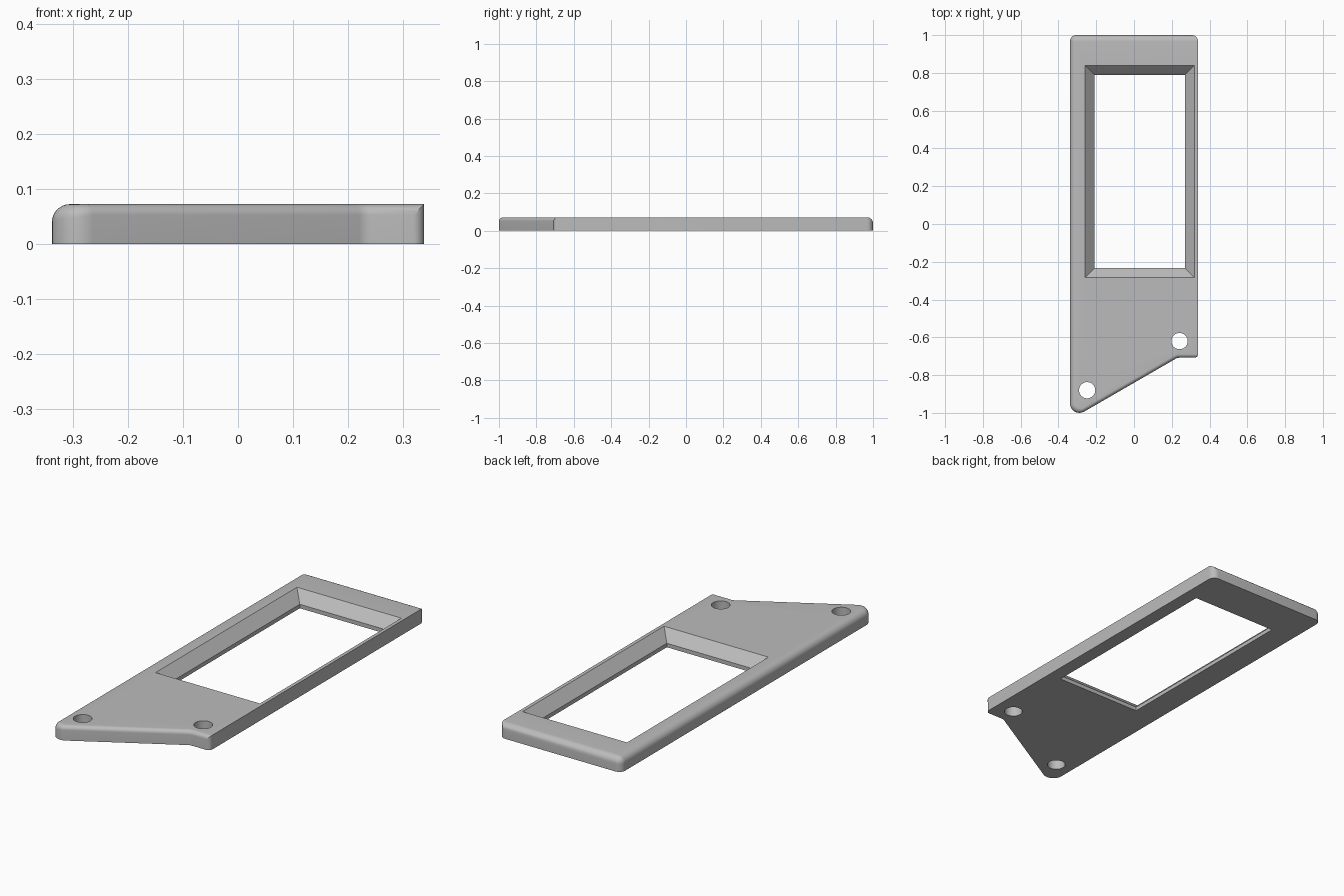
import bpy, bmesh
from math import radians, sin, cos, pi
from mathutils import Vector

cube = bpy.data.objects.get("Cube")
if cube:
    bpy.data.objects.remove(cube, do_unlink=True)

grey = bpy.data.materials.new("light grey")
grey.use_nodes = True
grey.diffuse_color = (0.5, 0.5, 0.5, 1)
grey.node_tree.nodes["Principled BSDF"].inputs["Base Color"].default_value = (0.5, 0.5, 0.5, 1)

X, H = 0.339, 0.072          # half width and thickness
FRONT, BACK = 0.02, 0.033    # top rounding at the front, and at the back and right side
NOTCH = -0.708               # y of the short straight front edge
SEG, LAYERS = 8, 8


def make_object(name, bm):
    bmesh.ops.remove_doubles(bm, verts=bm.verts, dist=1e-5)
    bmesh.ops.recalc_face_normals(bm, faces=bm.faces)
    mesh = bpy.data.meshes.new(name)
    bm.to_mesh(mesh)
    bm.free()
    mesh.materials.append(grey)
    obj = bpy.data.objects.new(name, mesh)
    bpy.context.collection.objects.link(obj)
    return obj


def loft(name, rings):
    bm = bmesh.new()
    loops = [[bm.verts.new(p) for p in ring] for ring in rings]
    for low, high in zip(loops, loops[1:]):
        for i in range(len(low)):
            j = (i + 1) % len(low)
            bm.faces.new((low[i], low[j], high[j], high[i]))
    bm.faces.new(loops[0][::-1])
    bm.faces.new(loops[-1])
    return make_object(name, bm)


def corner(centre, radius, a0, a1, r0, r1, t):
    """Arc of the outline; the top rounding blends from r0 to r1 along it."""
    points = []
    for i in range(SEG + 1):
        f = i / SEG
        a, r = radians(a0 + (a1 - a0) * f), r0 + (r1 - r0) * f
        reach = radius - r * (1 - cos(t))
        points.append((centre[0] + reach * cos(a), centre[1] + reach * sin(a),
                       H - r + r * sin(t)))
    return points


def square_side_corner(y, sign, r, t):
    """Corner beside the sharp-topped side, where the end rounding runs out."""
    z = H - r + r * sin(t)
    points = []
    for i in range(SEG + 1):
        a = (pi / 2 - t) * i / SEG
        points.append((X - r + r * cos(a), y + sign * (r * sin(a) - r), z))
    return points


def outline(t):
    bend = 0.04
    tip = 0.05
    return (square_side_corner(NOTCH, -1, FRONT, t)
            + corner((0.23 + 0.268 * bend, NOTCH - bend), -bend, -90, -60, FRONT, FRONT, t)
            + corner((tip - X, tip - 1), tip, -60, -180, FRONT, BACK, t)
            + corner((BACK - X, 1 - BACK), BACK, 180, 90, BACK, BACK, t)
            + square_side_corner(1, 1, BACK, t)[::-1])


# Plate with rounded top edges
rings = [[(x, y, 0) for x, y, z in outline(0)]]
rings += [outline(pi / 2 * i / LAYERS) for i in range(LAYERS + 1)]
plate = loft("frame_plate", rings)


# Window cutter with sloping sides above a thin straight lip
def window_ring(z, grow):
    x0, x1, y0, y1 = -0.208 - grow, 0.269 + grow, -0.232 - grow, 0.788 + grow
    return [(x0, y0, z), (x1, y0, z), (x1, y1, z), (x0, y1, z)]


lip, slope = 0.02, H - 0.02
cutters = [loft("window_cutter", [window_ring(-0.05, 0), window_ring(lip, 0),
                                  window_ring(H + 0.01, slope + 0.01)])]

# Screw hole cutters
for x, y in ((0.241, -0.62), (-0.248, -0.88)):
    ring = [(x + 0.043 * cos(2 * pi * i / 48), y + 0.043 * sin(2 * pi * i / 48))
            for i in range(48)]
    cutters.append(loft("hole_cutter", [[(*p, z) for p in ring] for z in (-0.05, H + 0.05)]))

# Cut the openings and tidy up
bpy.context.view_layer.objects.active = plate
for cutter in cutters:
    mod = plate.modifiers.new("opening", "BOOLEAN")
    mod.operation, mod.solver, mod.object = "DIFFERENCE", "EXACT", cutter
    bpy.ops.object.modifier_apply(modifier=mod.name)
    bpy.data.objects.remove(cutter, do_unlink=True)

bpy.ops.object.select_all(action="DESELECT")
plate.select_set(True)
bpy.ops.object.shade_smooth_by_angle(angle=radians(30))
